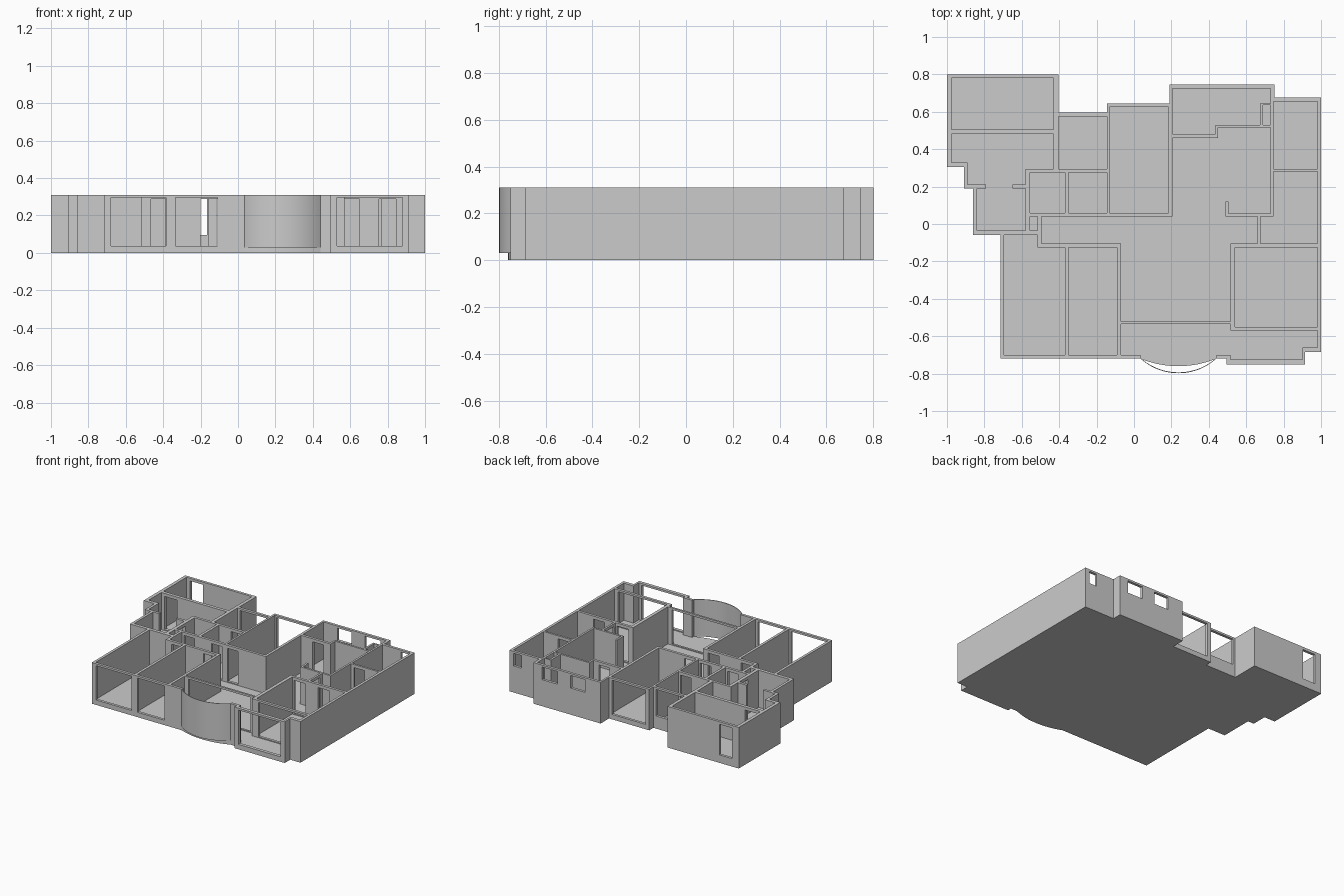
import bpy, bmesh, math
from mathutils import Vector
from mathutils.geometry import tessellate_polygon

FLOOR, TOP, HEAD = 0.03, 0.31, 0.295


def arc(x0, x1, y, sag, n=24):
    """Points of a shallow arc bulging towards -y, from x0 to x1."""
    half = (x1 - x0) / 2
    r = (half * half + sag * sag) / (2 * sag)
    a = math.asin(half / r)
    cx, cy = (x0 + x1) / 2, y - sag + r
    return [(cx + r * math.sin(-a + 2 * a * i / n), cy - r * math.cos(-a + 2 * a * i / n))
            for i in range(n + 1)]


def rect(x0, x1, y0, y1):
    return [(x0, y0), (x1, y0), (x1, y1), (x0, y1)]


def prism(name, loops, z0, z1):
    """Extrude an outline (first loop) with holes (other loops)."""
    bm = bmesh.new()
    loops = [[Vector((x, y, z0)) for x, y in lp] for lp in loops]
    verts = [bm.verts.new(p) for lp in loops for p in lp]
    faces = [bm.faces.new([verts[i] for i in t]) for t in tessellate_polygon(loops)]
    bmesh.ops.recalc_face_normals(bm, faces=faces)
    ext = bmesh.ops.extrude_face_region(bm, geom=faces, use_keep_orig=True)
    for v in ext['geom']:
        if isinstance(v, bmesh.types.BMVert):
            v.co.z = z1
    bmesh.ops.recalc_face_normals(bm, faces=bm.faces)
    return finish(name, bm)


def finish(name, bm):
    me = bpy.data.meshes.new(name)
    bm.to_mesh(me)
    bm.free()
    ob = bpy.data.objects.new(name, me)
    bpy.context.collection.objects.link(ob)
    return ob


# Building outline, split where the bay window sits
left = [(-0.715, -0.72), (-0.715, -0.06), (-0.86, -0.06), (-0.86, 0.19), (-0.91, 0.19),
        (-0.91, 0.305), (-1, 0.305), (-1, 0.8), (-0.405, 0.8), (-0.405, 0.595),
        (-0.145, 0.595), (-0.145, 0.645), (0.19, 0.645), (0.19, 0.745)]
right = [(0.75, 0.745), (0.75, 0.675), (1, 0.675), (1, -0.685), (0.915, -0.685),
         (0.915, -0.75), (0.495, -0.75), (0.495, -0.72)]
outline = left + right

# Floor slab with curved bay
prism("floor_slab", [outline + arc(0.035, 0.44, -0.72, 0.04)[::-1]], 0, FLOOR)

# Room outlines
rooms = [rect(*r) for r in (
    (-0.975, -0.43, 0.505, 0.78), (-0.405, -0.145, 0.295, 0.575), (-0.13, 0.185, 0.06, 0.625),
    (-0.555, -0.37, 0.06, 0.275), (-0.35, -0.145, 0.06, 0.275), (-0.555, -0.515, -0.035, 0.04),
    (0.69, 0.73, 0.53, 0.635), (0.745, 0.98, 0.295, 0.655), (0.54, 0.98, -0.55, -0.125),
    (-0.35, -0.09, -0.70, -0.125))]
west_rooms = [(-0.975, 0.48), (-0.43, 0.48), (-0.43, 0.295), (-0.58, 0.295), (-0.58, 0.21),
              (-0.65, 0.21), (-0.65, 0.19), (-0.58, 0.19), (-0.58, -0.035), (-0.84, -0.035),
              (-0.84, 0.19), (-0.79, 0.19), (-0.79, 0.21), (-0.89, 0.21), (-0.89, 0.33),
              (-0.975, 0.33)]
hall = [(-0.495, 0.04), (0.205, 0.04), (0.205, 0.46), (0.45, 0.46), (0.45, 0.515), (0.73, 0.515),
        (0.73, 0.055), (0.505, 0.055), (0.505, 0.12), (0.49, 0.12), (0.49, 0.04), (0.66, 0.04),
        (0.66, -0.105), (0.515, -0.105), (0.515, -0.52), (-0.07, -0.52), (-0.07, -0.105),
        (-0.495, -0.105)]
north_room = [(0.205, 0.725), (0.73, 0.725), (0.73, 0.645), (0.675, 0.645), (0.675, 0.53),
              (0.435, 0.53), (0.435, 0.48), (0.205, 0.48)]
east_room = [(0.745, 0.28), (0.98, 0.28), (0.98, -0.105), (0.675, -0.105), (0.675, 0.04),
             (0.745, 0.04)]
southwest_room = [(-0.695, -0.06), (-0.515, -0.06), (-0.515, -0.125), (-0.37, -0.125),
                  (-0.37, -0.7), (-0.695, -0.7)]
balcony = [(-0.07, -0.535), (0.515, -0.535), (0.515, -0.57), (0.98, -0.57), (0.98, -0.66),
           (0.9, -0.66), (0.9, -0.725), (0.515, -0.725), (0.515, -0.7), (-0.07, -0.7)]
rooms += [west_rooms, hall, north_room, east_room, southwest_room, balcony]
walls = prism("walls", [outline] + rooms, FLOOR, TOP)

# Openings in walls running along x: x0, x1, wall y, sill, head
S = 0.037
along_x = [
    (-0.68, -0.385, -0.71, S, HEAD), (-0.335, -0.11, -0.71, S, HEAD),
    (0.53, 0.88, -0.737, S, HEAD), (0.035, 0.44, -0.71, 0.02, 0.4),
    (0.57, 0.95, -0.56, S, HEAD), (-0.04, 0.48, -0.527, S, HEAD)]
windows_x = [
    (-0.945, -0.84, 0.79, 0.06, 0.29), (-0.385, -0.165, 0.585, 0.095, HEAD),
    (-0.115, 0.165, 0.635, S, HEAD), (0.32, 0.44, 0.735, 0.2, HEAD),
    (0.55, 0.68, 0.735, 0.2, HEAD), (0.9, 0.965, 0.665, 0.2, HEAD)]
doors_x = [(x0, x1, y, S, 0.287) for x0, x1, y in (
    (-0.465, -0.385, -0.115), (-0.2, -0.11, -0.115), (0.555, 0.65, -0.115),
    (0.755, 0.845, -0.115), (-0.95, -0.845, 0.492), (-0.48, -0.39, 0.05),
    (-0.25, -0.16, 0.05), (-0.25, -0.16, 0.285), (-0.115, -0.03, 0.05),
    (0.3, 0.39, 0.47), (0.77, 0.86, 0.287))]
# Doors in walls running along y: wall x, y0, y1
along_y = [(-0.567, 0.09, 0.17), (0.667, -0.085, 0.015)]

bm = bmesh.new()


def box(x0, x1, y0, y1, z0, z1):
    vs = bmesh.ops.create_cube(bm, size=1)['verts']
    for v in vs:
        v.co = ((x0 + x1) / 2 + v.co.x * (x1 - x0), (y0 + y1) / 2 + v.co.y * (y1 - y0),
                (z0 + z1) / 2 + v.co.z * (z1 - z0))


for x0, x1, y, z0, z1 in along_x + windows_x + doors_x:
    box(x0, x1, y - 0.018, y + 0.018, z0, z1)
for x, y0, y1 in along_y:
    box(x - 0.018, x + 0.018, y0, y1, S, 0.287)
cutter = finish("opening_cutter", bm)
cutter.hide_render = True
mod = walls.modifiers.new("openings", 'BOOLEAN')
mod.operation, mod.solver, mod.object = 'DIFFERENCE', 'EXACT', cutter
bpy.context.view_layer.update()
dg = bpy.context.evaluated_depsgraph_get()
cut = bpy.data.meshes.new_from_object(walls.evaluated_get(dg))
walls.modifiers.clear()
walls.data = cut
bpy.data.objects.remove(cutter)

# Thin curved bay window panel
panel = prism("curved_bay_window", [arc(0.035, 0.44, -0.72, 0.078) +
                                    arc(0.039, 0.436, -0.72, 0.073)[::-1]], FLOOR, TOP)
bpy.context.view_layer.objects.active = panel
panel.select_set(True)
bpy.ops.object.shade_smooth_by_angle()
